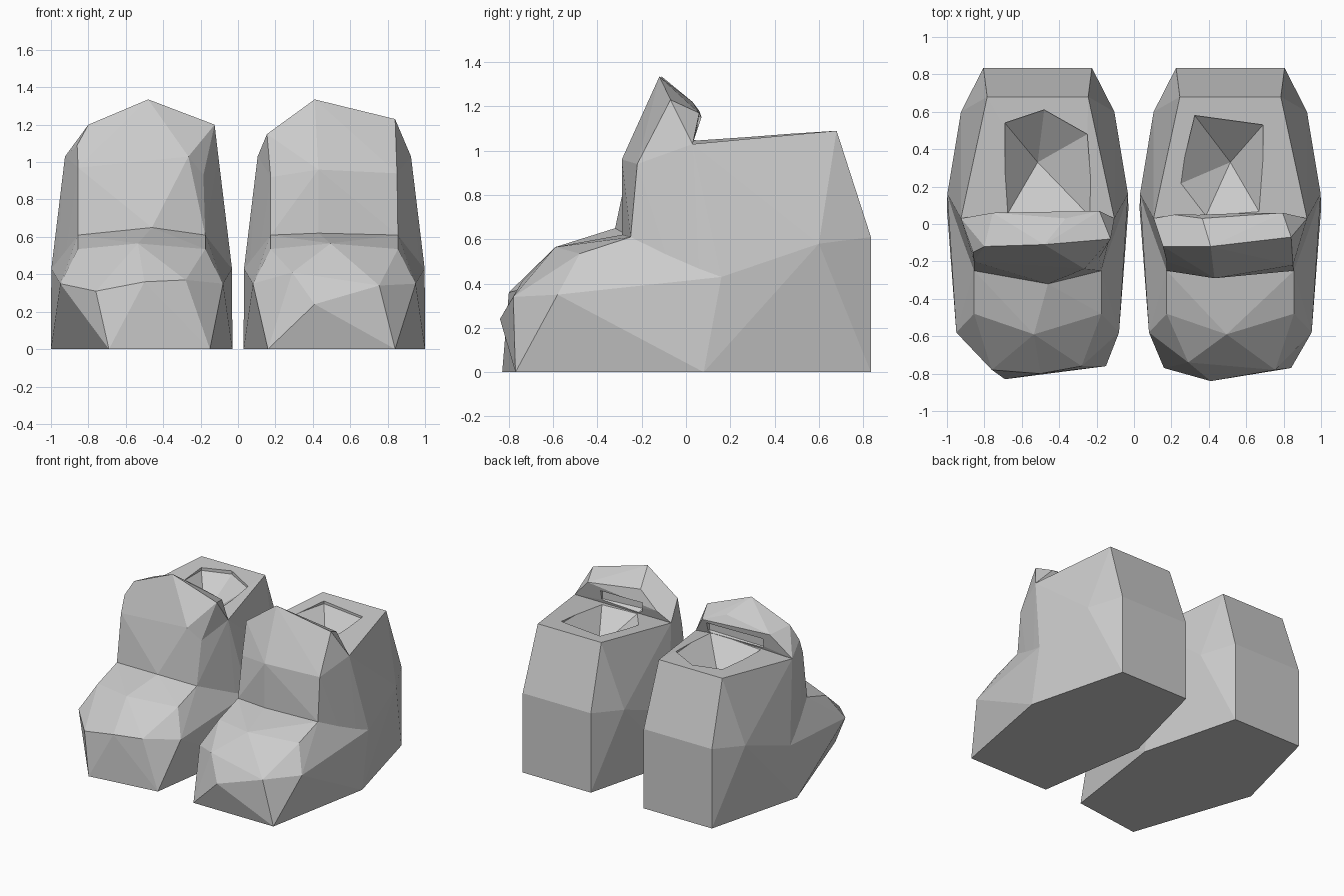
import bpy, bmesh

if "Cube" in bpy.data.objects:
    bpy.data.objects.remove(bpy.data.objects["Cube"])


def pairs(*rows):
    """Mirror (half_width, y, z) rows to both sides of the boot."""
    return [(s * w, y, z) for w, y, z in rows for s in (-1, 1)]


def hull(name, points, cx):
    """Faceted convex solid through the given points."""
    bm = bmesh.new()
    for x, y, z in points:
        bm.verts.new((x + cx, y, z))
    res = bmesh.ops.convex_hull(bm, input=bm.verts)
    junk = {g for k in ("geom_interior", "geom_unused") for g in res[k]
            if isinstance(g, bmesh.types.BMVert)}
    bmesh.ops.delete(bm, geom=list(junk), context='VERTS')
    bmesh.ops.recalc_face_normals(bm, faces=bm.faces)
    me = bpy.data.meshes.new(name)
    bm.to_mesh(me)
    bm.free()
    ob = bpy.data.objects.new(name, me)
    bpy.context.collection.objects.link(ob)
    return ob


def combine(base, other, operation):
    """Apply a boolean and remove the helper solid."""
    mod = base.modifiers.new(operation, 'BOOLEAN')
    mod.operation = operation
    mod.solver = 'EXACT'
    mod.object = other
    bpy.context.view_layer.objects.active = base
    bpy.ops.object.modifier_apply(modifier=mod.name)
    bpy.data.objects.remove(other)


def boot(name, cx, toe, crease, knee, crown, pit):
    belly = pairs((.485, .08, 0), (.483, .16, .43))
    ankle = pairs((.34, -.25, .61)) + [crease]
    rim = pairs((.41, .03, 1.03))
    # foot: sole edge, toe, instep, ankle crease
    foot = hull(name, belly + ankle + toe + pairs(
        (.435, -.58, .35), (.34, -.48, .535)) + [(-.02, -.59, .565)], cx)
    # shaft: heel, back corners, rim
    shaft = hull("shaft", belly + ankle + rim + knee + pairs(
        (.29, .835, 0), (.29, .835, .61), (.41, .6, .58),
        (.27, .68, 1.09)), cx)
    # raised front flap of the collar
    flap = hull("front_flap", rim + knee + crown, cx)
    # foot opening
    mouth = [(x, y, z) for x, y in pit for z in (1.06, 1.13)]
    opening = hull("opening", mouth + [(0, .33, .84)], cx)
    combine(foot, shaft, 'UNION')
    combine(foot, flap, 'UNION')
    combine(foot, opening, 'DIFFERENCE')


boot("right_boot", .515,
     toe=[(-.355, -.77, 0), (.325, -.77, 0), (-.105, -.84, .24),
          (-.225, -.74, .41), (.24, -.78, .34)],
     crease=(-.085, -.29, .62),
     knee=[(-.34, -.2, .92), (.335, -.22, .94), (-.085, -.29, .96)],
     crown=[(-.36, -.12, 1.15), (-.105, -.12, 1.335), (.325, -.07, 1.23),
            (-.15, .03, 1.22), (.28, .06, 1.17), (-.3, .05, 1.1)],
     pit=[(-.19, .58), (.175, .53), (.175, .03), (-.15, .0), (-.28, .21)])

boot("left_boot", -.515,
     toe=[(-.175, -.83, 0), (.365, -.76, 0), (-.245, -.78, .31),
          (.015, -.8, .36), (.235, -.76, .37)],
     crease=(.055, -.32, .65),
     knee=[(-.34, -.2, .97), (.33, -.18, .93), (.25, -.24, 1.03)],
     crown=[(-.345, -.15, 1.09), (-.285, -.12, 1.2), (.035, -.11, 1.335),
            (.39, -.08, 1.2), (-.24, .06, 1.18), (.15, .03, 1.22),
            (.33, .07, 1.15)],
     pit=[(.035, .61), (-.175, .54), (-.175, .03), (.3, .02), (.265, .48)])
